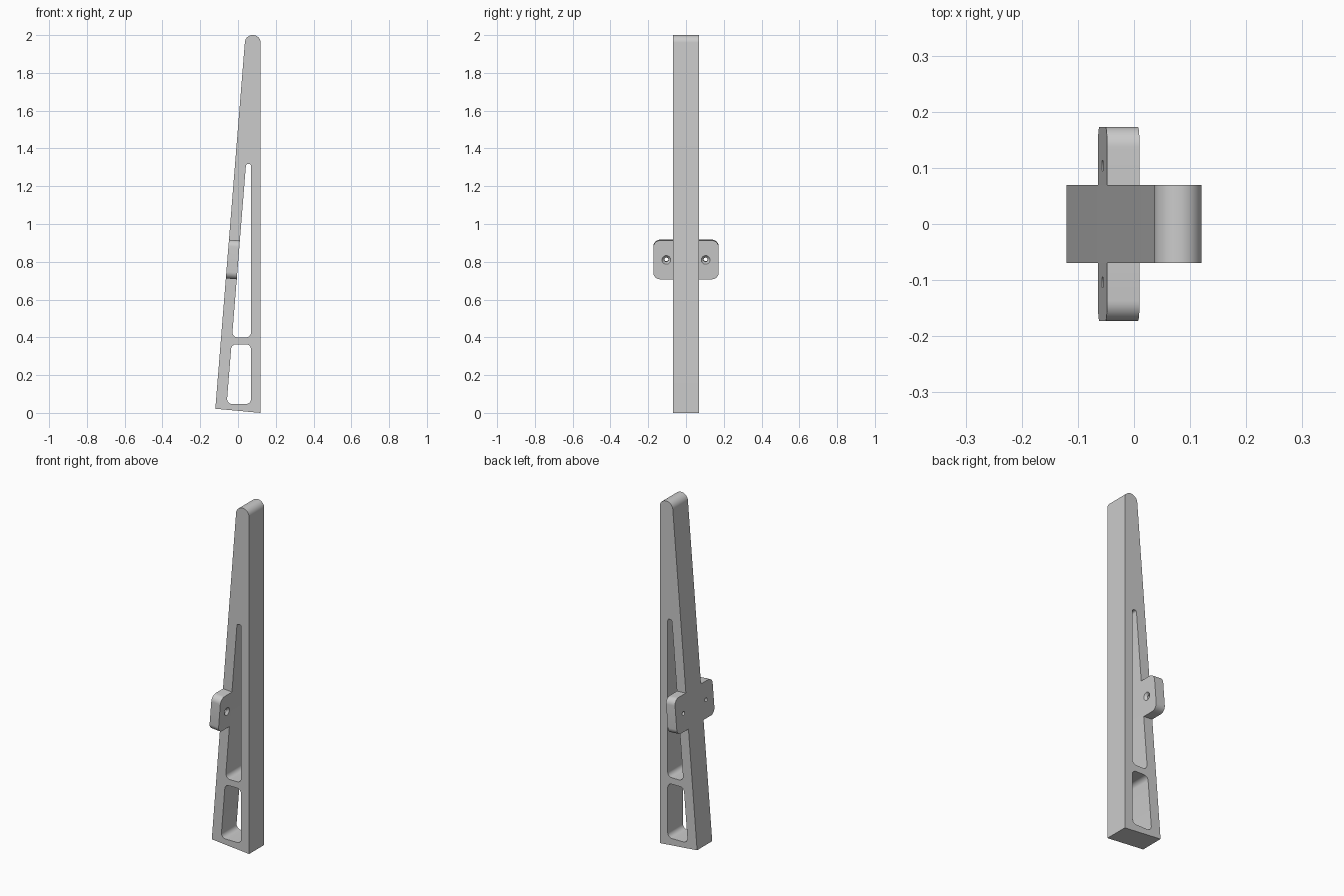
import bpy, bmesh
from math import atan, sin, cos, pi
from mathutils import Vector, Matrix

if "Cube" in bpy.data.objects:
    bpy.data.objects.remove(bpy.data.objects["Cube"], do_unlink=True)

SLOPE = 0.0806                 # lean of the tapered side
ANGLE = atan(SLOPE)
HALF_DEPTH = 0.0695            # half of the body depth in y
WALL = 0.058                   # thickness of the tapered strut

grey = bpy.data.materials.new("plain grey")
grey.use_nodes = True
COLOUR = (0.6, 0.6, 0.6, 1)
grey.diffuse_color = COLOUR
grey.node_tree.nodes["Principled BSDF"].inputs["Base Color"].default_value = COLOUR


def edge_x(z):
    """x of the tapered outer side at height z."""
    return -0.12 + SLOPE * (z - 0.022)


def rounded(corners, steps=10):
    """Outline through (x, y, radius) corners, each rounded by an arc."""
    out = []
    for i, (x, y, r) in enumerate(corners):
        p = Vector((x, y))
        if r == 0:
            out.append(p)
            continue
        a = (Vector(corners[i - 1][:2]) - p).normalized()
        b = (Vector(corners[(i + 1) % len(corners)][:2]) - p).normalized()
        half = a.angle(b) / 2
        centre = p + (a + b).normalized() * r / sin(half)
        start = p + a * r * cos(half) / sin(half) - centre
        end = p + b * r * cos(half) / sin(half) - centre
        turn = start.angle_signed(end)
        for k in range(steps + 1):
            out.append(centre + Matrix.Rotation(-turn * k / steps, 2) @ start)
    return out


def prism(name, outline, origin, u, v, w):
    """Solid from a 2D outline on axes u, v, extruded along w."""
    bm = bmesh.new()
    face = bm.faces.new([bm.verts.new(origin + u * p.x + v * p.y) for p in outline])
    ext = bmesh.ops.extrude_face_region(bm, geom=[face])
    bmesh.ops.translate(bm, vec=w, verts=[g for g in ext["geom"] if isinstance(g, bmesh.types.BMVert)])
    bmesh.ops.recalc_face_normals(bm, faces=bm.faces)
    return finish(name, bm)


def finish(name, bm):
    mesh = bpy.data.meshes.new(name)
    bm.to_mesh(mesh)
    bm.free()
    mesh.materials.append(grey)
    ob = bpy.data.objects.new(name, mesh)
    bpy.context.collection.objects.link(ob)
    return ob


def select(ob):
    bpy.ops.object.select_all(action="DESELECT")
    ob.select_set(True)
    bpy.context.view_layer.objects.active = ob


def cut(target, cutter):
    """Subtract the cutter from the target, then discard it."""
    cutter.hide_render = True
    mod = target.modifiers.new("cut", "BOOLEAN")
    mod.operation, mod.solver, mod.object = "DIFFERENCE", "EXACT", cutter
    select(target)
    bpy.ops.object.modifier_apply(modifier=mod.name)
    bpy.data.objects.remove(cutter, do_unlink=True)


X, Y, Z = Vector((1, 0, 0)), Vector((0, 1, 0)), Vector((0, 0, 1))

# Tapered body with a rounded tip
TIP = 2.0
body = prism("tapered_body", rounded([
    (0.12, 0, 0), (0.12, TIP, 0.0405), (edge_x(TIP), TIP, 0.0405),
    (-0.12, 0.022, 0)], 16), -Y * HALF_DEPTH, X, Z, Y * 2 * HALF_DEPTH)

# Two through windows that follow the taper
for low, high, r_low, r_high in ((0.047, 0.363, 0.027, 0.027), (0.4, 1.318, 0.027, 0.0115)):
    inner = 0.069
    window = rounded([
        (inner, low, r_low), (inner, high, r_high),
        (edge_x(high) + WALL, high, r_high), (edge_x(low) + WALL, low, r_low)])
    cut(body, prism("window_cutter", window, -Y * 0.2, X, Z, Y * 0.4))

# Mounting ear, lying in the plane of the tapered strut
up = Vector((sin(ANGLE), 0, cos(ANGLE)))
across = Vector((cos(ANGLE), 0, -sin(ANGLE)))
middle = Vector((edge_x(0.8145), 0, 0.8145))
HALF_EAR = 0.103
ear = prism("mounting_ears", rounded([
    (HALF_DEPTH, -HALF_EAR, 0), (0.173, -HALF_EAR, 0.036),
    (0.173, HALF_EAR, 0.036), (HALF_DEPTH, HALF_EAR, 0)]), middle, Y, up, across * WALL)

# Countersunk screw hole through the ear
bm = bmesh.new()
rings = []
for distance, radius in ((-0.02, 0.011), (WALL - 0.013, 0.011), (WALL, 0.023), (WALL + 0.02, 0.023)):
    rings.append([bm.verts.new(middle + Y * 0.104 + across * distance
                               + (Y * cos(k * pi / 12) + up * sin(k * pi / 12)) * radius)
                  for k in range(24)])
for a, b in zip(rings, rings[1:]):
    for k in range(24):
        bm.faces.new((a[k - 1], a[k], b[k], b[k - 1]))
bm.faces.new(rings[0])
bm.faces.new(rings[-1])
bmesh.ops.recalc_face_normals(bm, faces=bm.faces)
cut(ear, finish("screw_cutter", bm))

# Matching ear on the other side
mirror = ear.modifiers.new("mirror", "MIRROR")
mirror.use_axis = (False, True, False)
mirror.use_mirror_merge = False
select(ear)
bpy.ops.object.modifier_apply(modifier=mirror.name)

for ob in (body, ear):
    select(ob)
    bpy.ops.object.shade_smooth_by_angle()
